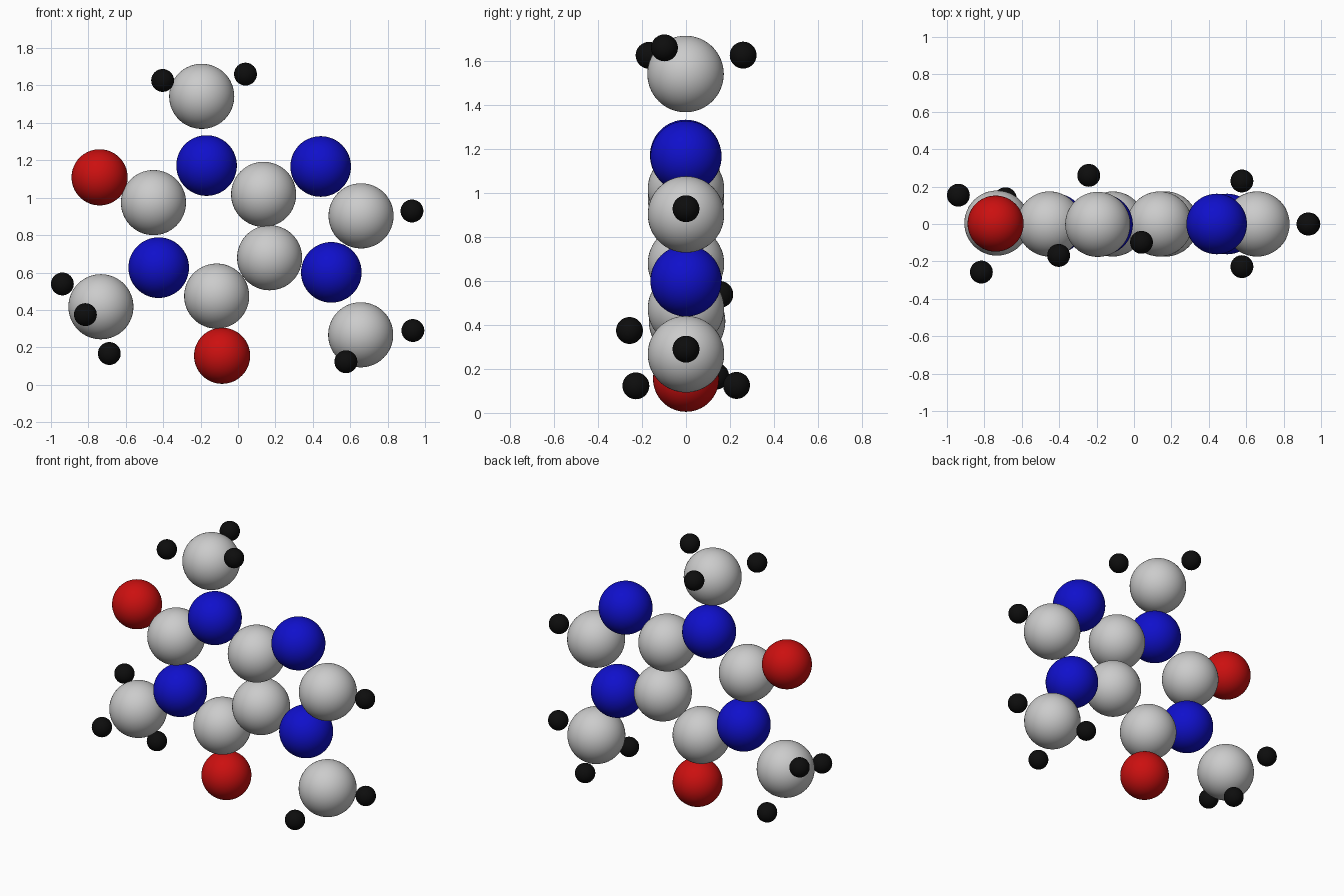
import bpy

if "Cube" in bpy.data.objects:
    bpy.data.objects.remove(bpy.data.objects["Cube"])


def material(name, rgb):
    m = bpy.data.materials.new(name)
    m.diffuse_color = (*rgb, 1)
    m.use_nodes = True
    m.node_tree.nodes["Principled BSDF"].inputs["Base Color"].default_value = m.diffuse_color
    return m


BLUE = material("blue", (0.005, 0.005, 0.6))
RED = material("red", (0.6, 0.005, 0.005))
BLACK = material("black", (0.004, 0.004, 0.004))


def atoms(kind, radius, mat, places):
    for part, x, y, z in places:
        bpy.ops.mesh.primitive_uv_sphere_add(segments=48, ring_count=32,
                                             radius=radius, location=(x, y, z))
        ob = bpy.context.object
        ob.name = f"{kind}_{part}"
        bpy.ops.object.shade_smooth()
        if mat:
            ob.data.materials.append(mat)


# Carbon: ring corners and the three outer methyl groups
atoms("carbon", 0.174, None, [
    ("ring_upper_left", -0.452, 0, 0.974),
    ("ring_shared_top", 0.137, 0, 1.018),
    ("ring_shared_bottom", 0.169, 0, 0.679),
    ("ring_lower", -0.114, 0, 0.474),
    ("ring_right", 0.658, 0, 0.903),
    ("methyl_top", -0.194, -0.002, 1.542),
    ("methyl_left", -0.733, 0.005, 0.417),
    ("methyl_right", 0.656, 0, 0.267),
])

# Nitrogen: remaining ring corners
atoms("nitrogen", 0.162, BLUE, [
    ("top", -0.168, -0.002, 1.172),
    ("left", -0.424, 0.002, 0.626),
    ("right_upper", 0.442, 0, 1.167),
    ("right_lower", 0.499, 0, 0.601),
])

# Oxygen: outer atoms on the large ring
atoms("oxygen", 0.15, RED, [
    ("left", -0.740, 0.002, 1.109),
    ("bottom", -0.085, 0, 0.155),
])

# Hydrogen: small outer atoms
atoms("hydrogen", 0.061, BLACK, [
    ("ring_right", 0.930, 0, 0.929),
    ("top_a", -0.403, -0.168, 1.627),
    ("top_b", 0.040, -0.098, 1.661),
    ("top_c", -0.242, 0.260, 1.628),
    ("left_a", -0.939, 0.154, 0.539),
    ("left_b", -0.816, -0.257, 0.375),
    ("left_c", -0.688, 0.135, 0.167),
    ("right_a", 0.935, 0, 0.290),
    ("right_b", 0.577, -0.228, 0.123),
    ("right_c", 0.577, 0.230, 0.125),
])
